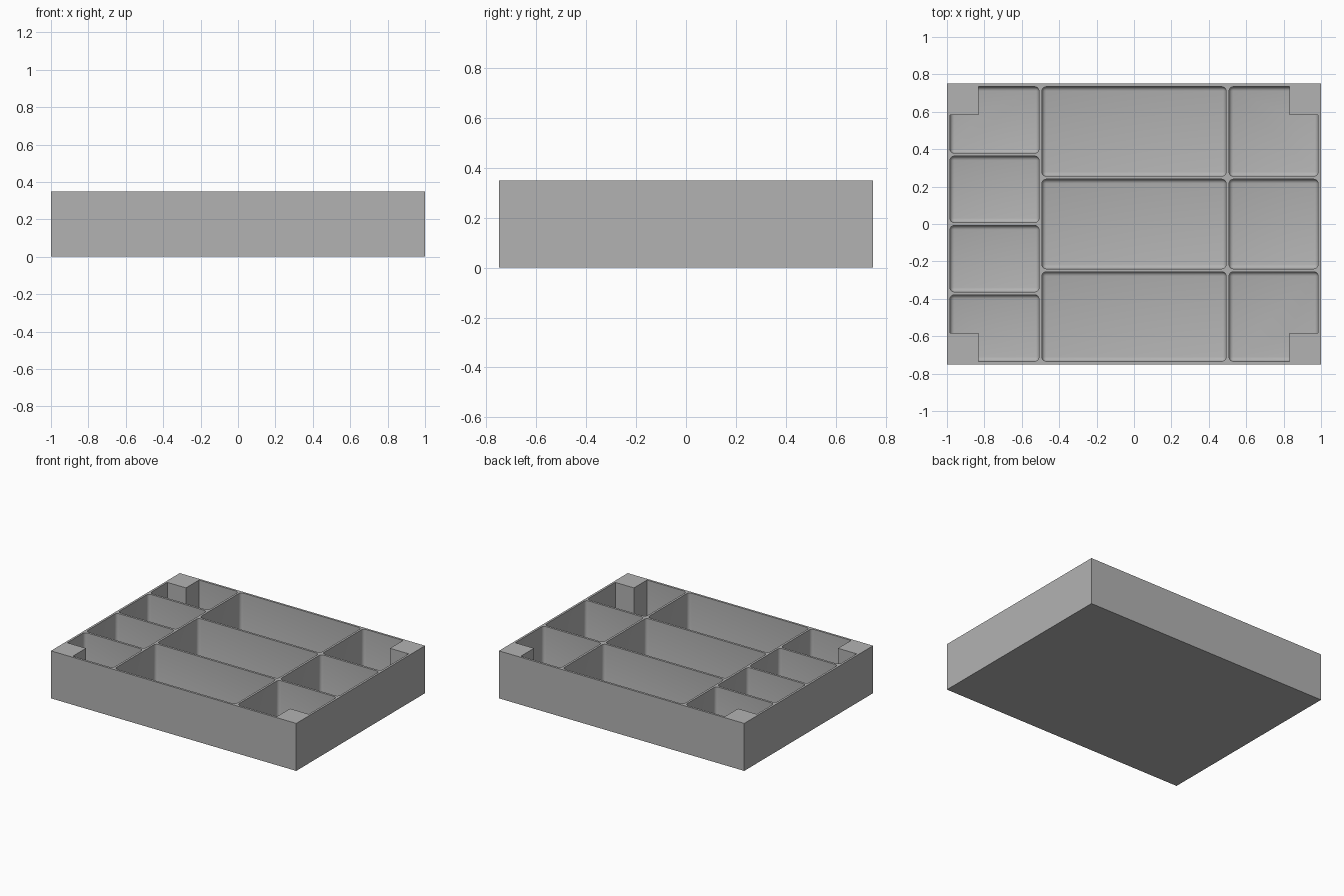
import bpy, bmesh, math
from mathutils import Matrix

if "Cube" in bpy.data.objects:
    bpy.data.objects.remove(bpy.data.objects["Cube"], do_unlink=True)

HALF_X, HALF_Y, HEIGHT = 1.0, 0.75, 0.35
WALL, FLOOR, FILLET, POST = 0.016, 0.017, 0.023, 0.168

grey = bpy.data.materials.new("plain grey")
grey.use_nodes = True
colour = (0.45, 0.45, 0.45, 1)
grey.diffuse_color = colour
grey.node_tree.nodes["Principled BSDF"].inputs["Base Color"].default_value = colour


def boxes(name, bounds, fillet=0):
    """One mesh holding a box for each (x0, x1, y0, y1, z0, z1)."""
    bm = bmesh.new()
    for x0, x1, y0, y1, z0, z1 in bounds:
        centre = Matrix.Translation(((x0 + x1) / 2, (y0 + y1) / 2, (z0 + z1) / 2))
        size = Matrix.Diagonal((x1 - x0, y1 - y0, z1 - z0, 1))
        bmesh.ops.create_cube(bm, size=1, matrix=centre @ size)
    if fillet:
        bmesh.ops.bevel(bm, geom=bm.edges[:], offset=fillet, segments=4,
                        profile=0.5, affect='EDGES')
    mesh = bpy.data.meshes.new(name)
    bm.to_mesh(mesh)
    bm.free()
    mesh.materials.append(grey)
    obj = bpy.data.objects.new(name, mesh)
    bpy.context.collection.objects.link(obj)
    return obj


def cut(target, cutter):
    """Subtract the cutter from the target, then discard the cutter."""
    mod = target.modifiers.new("cut", 'BOOLEAN')
    mod.operation = 'DIFFERENCE'
    mod.solver = 'EXACT'
    mod.object = cutter
    bpy.context.view_layer.objects.active = target
    bpy.ops.object.modifier_apply(modifier=mod.name)
    bpy.data.objects.remove(cutter, do_unlink=True)


# Compartments: four small on the right, three wide in the middle, three on the left
columns = [(-HALF_X + WALL, -0.508, 4), (-0.492, 0.492, 3), (0.508, HALF_X - WALL, 3)]
cells = []
for x0, x1, rows in columns:
    depth = (2 * HALF_Y - WALL * (rows + 1)) / rows
    for row in range(rows):
        y0 = -HALF_Y + WALL + row * (depth + WALL)
        cells.append((x0, x1, y0, y0 + depth, FLOOR, HEIGHT + 0.1))
compartments = boxes("compartment_cutter", cells, FILLET)

# Square stacking posts left standing in the four corners
posts = []
for sx in (-1, 1):
    for sy in (-1, 1):
        xs = sorted((sx * (HALF_X - POST), sx * (HALF_X + 0.05)))
        ys = sorted((sy * (HALF_Y - POST), sy * (HALF_Y + 0.05)))
        posts.append((*xs, *ys, -0.1, HEIGHT + 0.2))
cut(compartments, boxes("corner_post_cutter", posts))

# Tray body
tray = boxes("compartment_tray", [(-HALF_X, HALF_X, -HALF_Y, HALF_Y, 0, HEIGHT)])
cut(tray, compartments)

bpy.ops.object.select_all(action='DESELECT')
tray.select_set(True)
bpy.context.view_layer.objects.active = tray
bpy.ops.object.shade_smooth_by_angle(angle=math.radians(30))
